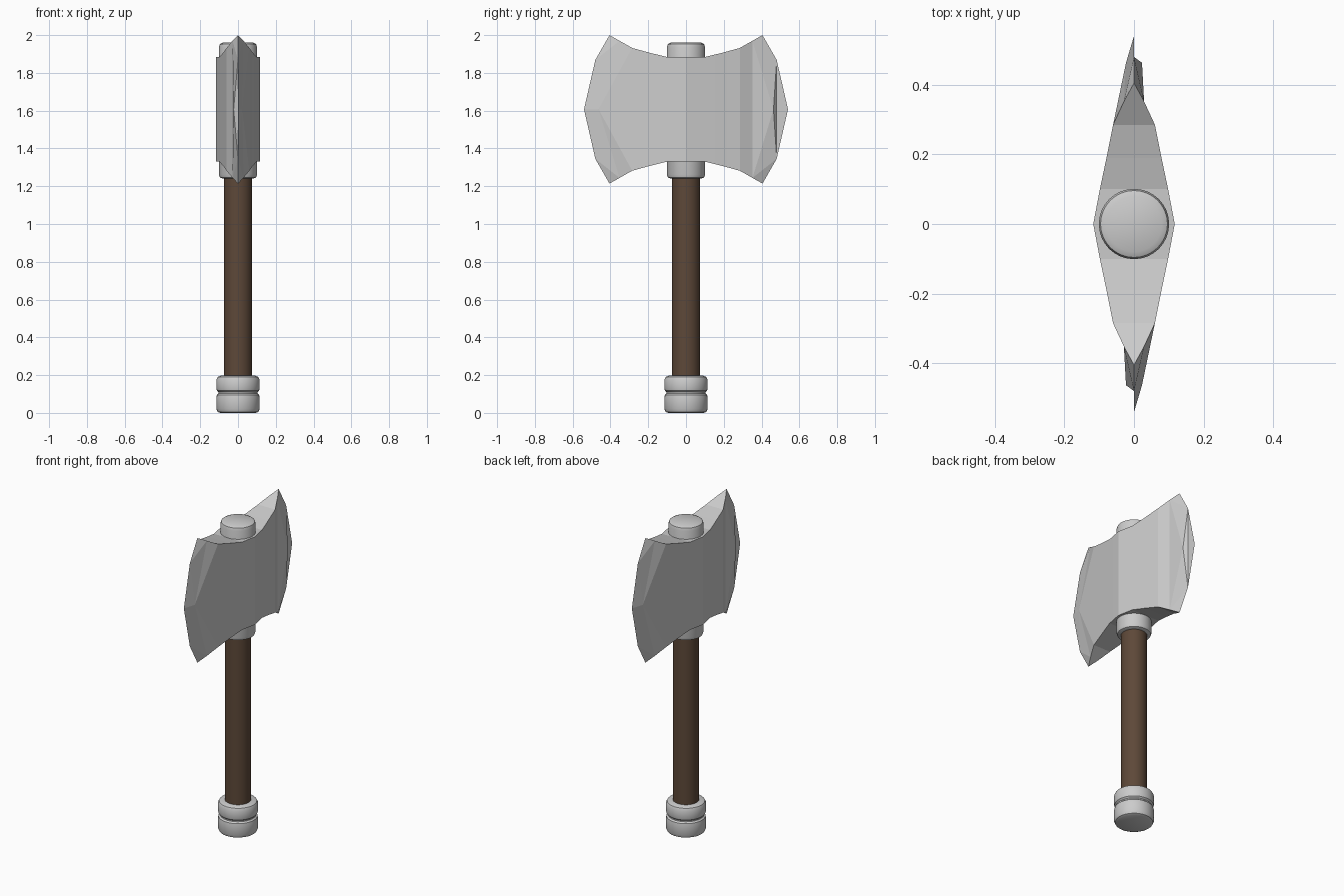
import bpy, bmesh, math

if "Cube" in bpy.data.objects:
    bpy.data.objects.remove(bpy.data.objects["Cube"])

def material(name, color):
    m = bpy.data.materials.new(name)
    m.diffuse_color = color
    m.use_nodes = True
    m.node_tree.nodes["Principled BSDF"].inputs["Base Color"].default_value = m.diffuse_color
    return m

def lathe(name, profile, mat=None, n=32):
    """Solid of revolution from (radius, z) points, capped at both ends."""
    bm = bmesh.new()
    rings = [[bm.verts.new((r * math.cos(2 * math.pi * i / n),
                            r * math.sin(2 * math.pi * i / n), z))
              for i in range(n)] for r, z in profile]
    for a, b in zip(rings, rings[1:]):
        for i in range(n):
            j = (i + 1) % n
            bm.faces.new((a[i], a[j], b[j], b[i]))
    bm.faces.new(rings[0][::-1])
    bm.faces.new(rings[-1])
    return finish(name, bm, mat, 35)

def finish(name, bm, mat=None, angle=None):
    bmesh.ops.recalc_face_normals(bm, faces=bm.faces)
    me = bpy.data.meshes.new(name)
    bm.to_mesh(me)
    bm.free()
    ob = bpy.data.objects.new(name, me)
    bpy.context.collection.objects.link(ob)
    if mat:
        me.materials.append(mat)
    if angle:
        bpy.ops.object.select_all(action='DESELECT')
        ob.select_set(True)
        bpy.context.view_layer.objects.active = ob
        bpy.ops.object.shade_smooth_by_angle(angle=math.radians(angle))
    return ob

wood = material("wood", (0.11, 0.065, 0.04, 1))

# Wooden handle
lathe("handle", [(0.075, 0.15), (0.075, 1.3)], wood)

# Two-ring pommel
lathe("pommel", [(0.095, 0.0), (0.108, 0.006), (0.115, 0.022), (0.115, 0.078),
                 (0.112, 0.095), (0.103, 0.103), (0.103, 0.11), (0.112, 0.118),
                 (0.115, 0.132), (0.115, 0.175), (0.108, 0.19), (0.092, 0.197)])

# Socket running through the head
lathe("socket", [(0.08, 1.24), (0.096, 1.246), (0.101, 1.262), (0.101, 1.935),
                 (0.096, 1.952), (0.08, 1.96)])

# Double-bitted head: half-height stations (x, y, h) about mid height
MID = 1.607
body = [(0.117, 0, 0.277), (0.098, 0.1, 0.277), (0.079, 0.19, 0.299), (0.06, 0.285, 0.325)]
bevel = (0.029, 0.352, 0.363)
bm = bmesh.new()

for sy in (1, -1):
    def V(x, y, h):
        return bm.verts.new((x, y * sy, MID + h))

    def face(*pts, smooth=False):
        bm.faces.new([V(*p) for p in pts]).smooth = smooth

    rim = [(0, 0.405, 0.393), (0, 0.48, 0.262), (0, 0.54, 0),
           (0, 0.48, -0.262), (0, 0.405, -0.393)]
    for sx in (1, -1):
        up = [(x * sx, y, h) for x, y, h in body]
        dn = [(x, y, -h) for x, y, h in up]
        T = (bevel[0] * sx, bevel[1], bevel[2])
        B = (T[0], T[1], -T[2])
        M = (0.023 * sx, 0.463, 0)
        # cheek
        for i in range(3):
            face(up[i], up[i + 1], dn[i + 1], dn[i], smooth=True)
        # flare and cutting bevel, folded differently on alternate corners
        if sx * sy > 0:
            face(up[3], T, B, dn[3])
            face(T, M, B)
            face(M, rim[1], rim[3])
            face(rim[1], rim[2], rim[3])
        else:
            face(up[3], T, M)
            face(up[3], M, dn[3])
            face(dn[3], M, B)
            face(M, rim[1], rim[2])
            face(M, rim[2], rim[3])
        face(T, rim[0], rim[1])
        face(T, rim[1], M)
        face(M, rim[3], B)
        face(B, rim[3], rim[4])
    # top and bottom surfaces
    for s in (1, -1):
        prof = [(x, y, h * s) for x, y, h in body + [bevel]]
        for (x0, y0, h0), (x1, y1, h1) in zip(prof, prof[1:]):
            face((x0, y0, h0), (x1, y1, h1), (-x1, y1, h1), (-x0, y0, h0))
        x, y, h = prof[-1]
        face((x, y, h), (0, 0.405, 0.393 * s), (-x, y, h))

bmesh.ops.remove_doubles(bm, verts=bm.verts, dist=0.0005)
for e in bm.edges:
    if len(e.link_faces) == 2 and e.calc_face_angle(0) > math.radians(30):
        e.smooth = False
finish("axe_head", bm)
